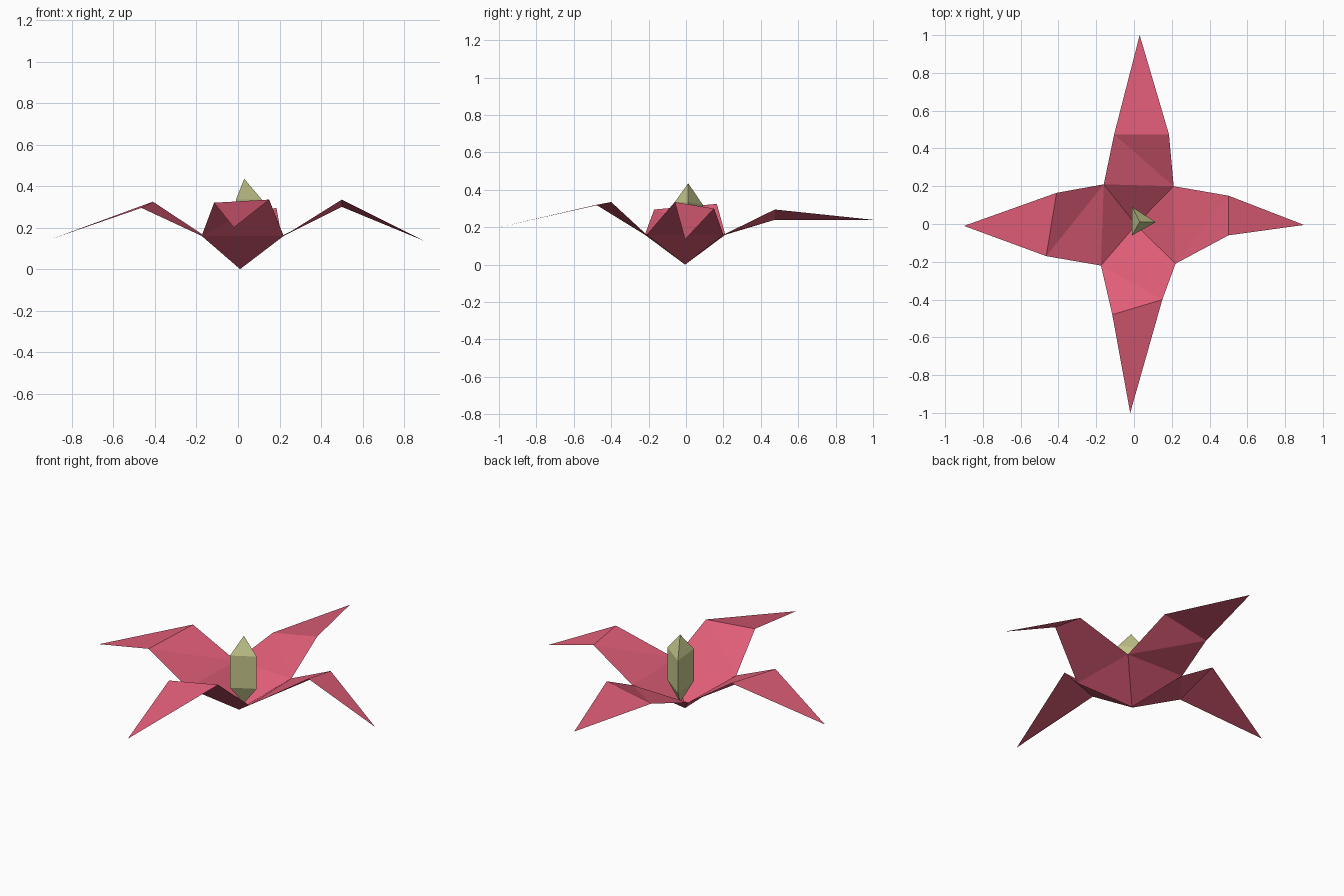
import bpy

if "Cube" in bpy.data.objects:
    bpy.data.objects.remove(bpy.data.objects["Cube"])


def material(name, rgb):
    m = bpy.data.materials.new(name)
    m.diffuse_color = (*rgb, 1)
    m.use_nodes = True
    m.node_tree.nodes["Principled BSDF"].inputs["Base Color"].default_value = m.diffuse_color
    return m


def mesh_object(name, verts, faces, mat):
    me = bpy.data.meshes.new(name)
    me.from_pydata(verts, [], faces)
    me.materials.append(mat)
    me.update()
    ob = bpy.data.objects.new(name, me)
    bpy.context.collection.objects.link(ob)
    return ob


petal_pink = material("petal pink", (0.74, 0.11, 0.185))
pale_green = material("pale green", (0.56, 0.57, 0.26))

# Flower cup: the bottom point and four rim corners, anticlockwise from front right
bottom = (0.01, -0.005, 0.0)
rim = [(0.22, -0.21, 0.16), (0.21, 0.20, 0.16), (-0.16, 0.21, 0.16), (-0.175, -0.22, 0.16)]

# Each petal: shoulder at its first rim corner, shoulder at its second, tip
petals = [
    [(0.50, -0.06, 0.335), (0.50, 0.15, 0.30), (0.90, -0.005, 0.135)],      # right
    [(0.185, 0.475, 0.295), (-0.105, 0.475, 0.24), (0.03, 1.0, 0.24)],      # back
    [(-0.41, 0.165, 0.325), (-0.465, -0.17, 0.295), (-0.90, -0.01, 0.145)], # left
    [(-0.115, -0.48, 0.32), (0.15, -0.40, 0.335), (-0.02, -1.0, 0.20)],     # front
]

# Petals and cup as one folded sheet
verts = [bottom] + rim
faces = []
for i, points in enumerate(petals):
    a, b = 1 + i, 1 + (i + 1) % 4
    s = len(verts)
    verts += points
    faces += [(0, a, b), (a, s, s + 1), (a, s + 1, b), (s, s + 2, s + 1)]
mesh_object("petals", verts, faces, petal_pink)

# Flower centre: three-sided prism with a point at each end
top_ring = [(0.115, 0.01, 0.335), (-0.01, 0.09, 0.32), (-0.01, -0.06, 0.335)]
low_ring = [(x, y, z - 0.19) for x, y, z in top_ring]
verts = top_ring + low_ring + [(0.03, 0.012, 0.435), (0.03, 0.012, 0.035)]
faces = []
for i in range(3):
    j = (i + 1) % 3
    faces += [(i, j, 6), (i + 3, j + 3, j, i), (j + 3, i + 3, 7)]
mesh_object("flower_centre", verts, faces, pale_green)
